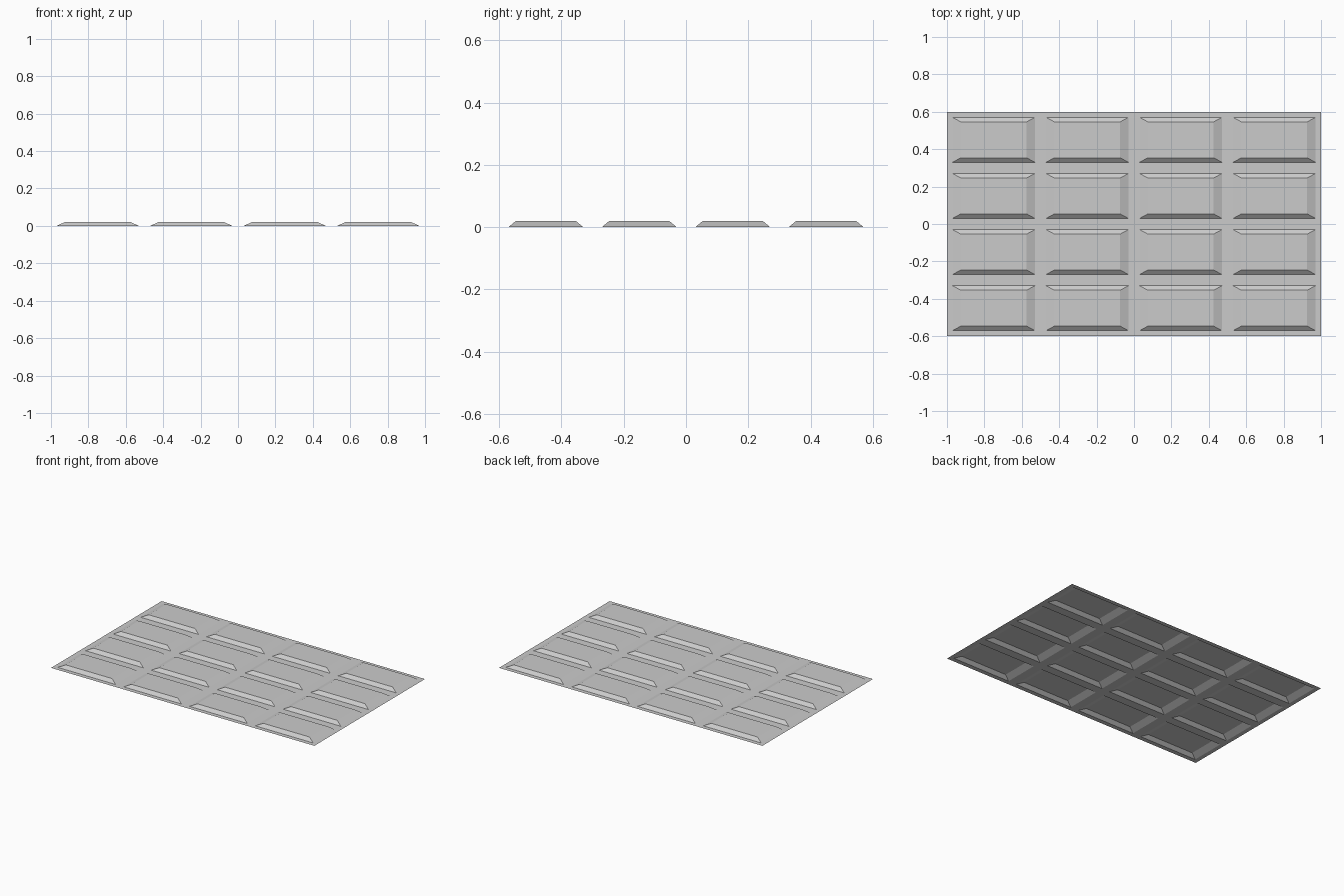
import bpy, bmesh
from mathutils import Vector

if "Cube" in bpy.data.objects:
    bpy.data.objects.remove(bpy.data.objects["Cube"])

COLS, ROWS = 4, 4
WIDTH, DEPTH = 2.0, 1.2
BORDER, HEIGHT, TAPER = 0.03, 0.02, 0.8

# Flat sheet divided into equal cells
bm = bmesh.new()
bmesh.ops.create_grid(bm, x_segments=COLS, y_segments=ROWS, size=1.0)
bmesh.ops.scale(bm, vec=(WIDTH / 2, DEPTH / 2, 1), verts=bm.verts)

# Flat border around each cell
panels = list(bm.faces)
bmesh.ops.inset_individual(bm, faces=panels, thickness=BORDER, use_even_offset=True)

# Raised, tapered panel in each cell
for face in panels:
    top = bmesh.ops.extrude_discrete_faces(bm, faces=[face])["faces"][0]
    c = top.calc_center_median()
    for v in top.verts:
        v.co = c + (v.co - c) * TAPER + Vector((0, 0, HEIGHT))

bmesh.ops.remove_doubles(bm, verts=bm.verts, dist=1e-5)
mesh = bpy.data.meshes.new("panelled_sheet")
bm.to_mesh(mesh)
bm.free()
sheet = bpy.data.objects.new("panelled_sheet", mesh)
bpy.context.collection.objects.link(sheet)
